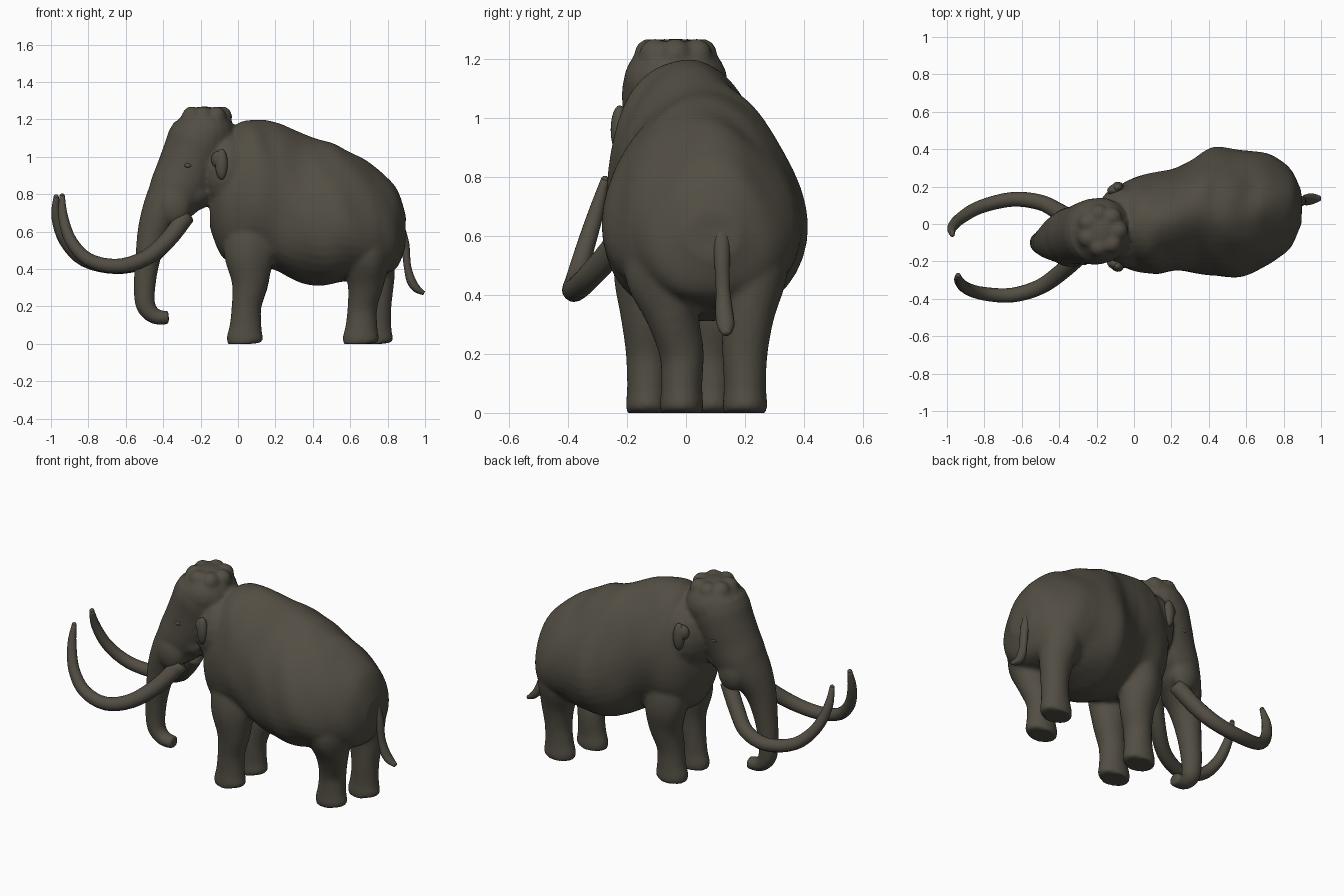
import bpy, bmesh, math
from mathutils import Vector, Matrix, noise

cube = bpy.data.objects.get("Cube")
if cube:
    bpy.data.objects.remove(cube)

hide = bpy.data.materials.new("dark_olive_brown")
hide.use_nodes = True
COLOUR = (0.085, 0.076, 0.057, 1)
hide.diffuse_color = COLOUR
hide.node_tree.nodes["Principled BSDF"].inputs["Base Color"].default_value = COLOUR
hide.node_tree.nodes["Principled BSDF"].inputs["Roughness"].default_value = 0.8


def spline(rows, steps=4):
    """Catmull-Rom interpolation through rows of (x, y, z, side radius, other radius, egg)."""
    rows = [Vector(r) for r in rows]
    out = []
    for i in range(len(rows) - 1):
        a, b, c, d = rows[max(i - 1, 0)], rows[i], rows[i + 1], rows[min(i + 2, len(rows) - 1)]
        for s in range(steps):
            t = s / steps
            out.append(0.5 * (2 * b + (c - a) * t + (2 * a - 5 * b + 4 * c - d) * t * t
                              + (3 * b - a - 3 * c + d) * t ** 3))
    return out + [rows[-1]]


def tube(bm, rows, sides=24, axis=None):
    """Skin elliptical rings along a path; a sixth value narrows one side of the ring."""
    path = spline(rows)
    rings = []
    for i, p in enumerate(path):
        t = axis or (path[min(i + 1, len(path) - 1)] - path[max(i - 1, 0)]).to_3d().normalized()
        v = t.cross(Vector((0, 1, 0))).normalized()
        u = v.cross(t)
        egg = p[5] if len(p) > 5 else 0
        ring = []
        for k in range(sides):
            a = 2 * math.pi * k / sides
            side = math.cos(a) * p[3] * (1 - egg * math.sin(a))
            ring.append(bm.verts.new(p.to_3d() + u * side + v * (math.sin(a) * p[4])))
        rings.append(ring)
    for r, q in zip(rings, rings[1:]):
        for k in range(sides):
            n = (k + 1) % sides
            bm.faces.new((r[k], r[n], q[n], q[k]))
    bm.faces.new(rings[0][::-1])
    bm.faces.new(rings[-1])


def blob(bm, centre, scale, tilt=0):
    m = Matrix.Translation(centre) @ Matrix.Rotation(tilt, 4, 'Z') @ Matrix.Diagonal((*scale, 1))
    bmesh.ops.create_uvsphere(bm, u_segments=20, v_segments=12, radius=1, matrix=m)


def finish(name, bm):
    bmesh.ops.recalc_face_normals(bm, faces=bm.faces)
    me = bpy.data.meshes.new(name)
    bm.to_mesh(me)
    bm.free()
    me.materials.append(hide)
    me.shade_smooth()
    ob = bpy.data.objects.new(name, me)
    bpy.context.collection.objects.link(ob)
    return ob


# Torso: shoulder hump, belly and sloping rump
bm = bmesh.new()
torso = [  # x, y centre, half width, top, bottom, narrowing toward the top
    (-.15, -.02, .1, .92, .62, 0), (-.09, -.01, .2, 1.08, .47, .03), (0, 0, .25, 1.18, .42, .05),
    (.1, 0, .268, 1.205, .42, .07), (.2, .02, .27, 1.19, .39, .13), (.3, .045, .295, 1.145, .34, .2),
    (.42, .065, .335, 1.1, .31, .22), (.55, .06, .335, 1.05, .33, .24), (.68, .07, .305, .98, .35, .24),
    (.78, .08, .255, .905, .37, .22), (.85, .085, .19, .82, .41, .15), (.895, .09, .09, .68, .52, 0)]
tube(bm, [(x, y, (t + b) / 2, w, (t - b) / 2, e) for x, y, w, t, b, e in torso],
     sides=40, axis=Vector((1, 0, 0)))
blob(bm, (-.05, -.015, .92), (.17, .225, .23))

# Domed skull, then the face running down into the curled trunk
blob(bm, (-.18, -.035, 1.12), (.165, .178, .15))
tube(bm, [(-.19, -.04, 1.16, .165, .155), (-.205, -.04, 1.09, .178, .172),
          (-.24, -.045, 1, .17, .168), (-.28, -.055, .9, .16, .165),
          (-.335, -.065, .8, .152, .152), (-.398, -.08, .71, .13, .118),
          (-.45, -.095, .6, .094, .088), (-.483, -.1, .45, .07, .067),
          (-.5, -.1, .3, .058, .058), (-.492, -.1, .2, .053, .052),
          (-.44, -.1, .145, .047, .042), (-.37, -.1, .14, .042, .036)], sides=28)
blob(bm, (-.24, -.06, .81), (.11, .13, .1))
for y in (-.17, .03):                                   # tusk sockets
    blob(bm, (-.34, y, .74), (.09, .06, .11))
for k in range(7):                                      # crown tufts
    a = k * math.tau / 7
    blob(bm, (-.17 + .085 * math.cos(a), -.035 + .09 * math.sin(a), 1.215), (.054, .054, .055))

# Legs: foot position, upper joint, and thigh width
for x, y, ry, tx, ty, thigh in ((.04, -.13, .07, .06, -.135, .105), (.04, .085, .075, .06, .12, .11),
                                (.66, -.015, .07, .68, -.075, .135), (.735, .2, .072, .71, .215, .13)):
    tube(bm, [(x, y, -.004, ry, .088), (x - .003, y, .03, ry + .004, .098),
              (x, y, .09, ry, .086), (x + .006, y, .2, ry + .005, .08),
              ((x + tx) / 2 + .015, (y + ty) / 2, .33, ry + .02, .1),
              (tx, ty, .48, thigh, .135), (tx, ty * .95, .62, thigh * .9, .13),
              (tx, ty * .8, .78, thigh * .6, .1)])

# Blend all flesh into one skin, then press shallow vertical folds into the coat
raw = finish("flesh_source", bm)
remesh = raw.modifiers.new("blend", 'REMESH')
remesh.mode = 'VOXEL'
remesh.voxel_size = .011
smooth = raw.modifiers.new("soften", 'SMOOTH')
smooth.factor, smooth.iterations = .5, 8
skin = bpy.data.meshes.new_from_object(raw.evaluated_get(bpy.context.evaluated_depsgraph_get()))
bpy.data.objects.remove(raw)
bm = bmesh.new()
bm.from_mesh(skin)
bm.normal_update()
for v in bm.verts:
    p = v.co
    fold = noise.noise(Vector((p.x * 8 + p.z * 1.5, p.y * 5, p.z * 3)))
    if p.x > -.05:
        v.co = p + v.normal * fold * .014 * min(1, max(0, p.z - .15) * 3) * min(1, (p.x + .05) * 8)
    v.co.z = max(v.co.z, 0)
finish("body", bm)

# Tusks sweeping down, out and up
tusks = {
    "right_tusk": ((-.28, -.16, .68), (-.38, -.25, .55), (-.5, -.335, .455), (-.65, -.38, .415),
                   (-.8, -.373, .45), (-.893, -.345, .55), (-.935, -.305, .68), (-.94, -.275, .79)),
    "left_tusk": ((-.3, .01, .66), (-.4, .065, .53), (-.5, .115, .445), (-.65, .132, .412),
                  (-.82, .092, .447), (-.925, .032, .55), (-.972, -.018, .68), (-.972, -.055, .785))}
radii = (.047, .045, .042, .039, .036, .032, .026, .014)
for name, pts in tusks.items():
    bm = bmesh.new()
    tube(bm, [(*p, r, r) for p, r in zip(pts, radii)], sides=16)
    blob(bm, pts[-1], (.014, .014, .014))
    finish(name, bm)

# Tail
bm = bmesh.new()
tube(bm, [(.86, .12, .62, .033, .033), (.893, .122, .53, .027, .024), (.905, .125, .42, .024, .02),
          (.925, .13, .34, .03, .025), (.955, .135, .295, .029, .022), (.995, .137, .27, .014, .011)],
     sides=14)
finish("tail", bm)

# Ears and eyes on both sides of the head
for side, s in (("right", -1), ("left", 1)):
    bm = bmesh.new()
    blob(bm, (-.088, -.015 + s * .21, .96), (.034, .03, .083), s * .35)
    blob(bm, (-.1, -.015 + s * .2, .985), (.045, .03, .048), s * .35)
    finish(side + "_ear", bm)
    bm = bmesh.new()
    blob(bm, (-.268, -.05 + s * .158, .953), (.02, .012, .012))
    finish(side + "_eye", bm)
